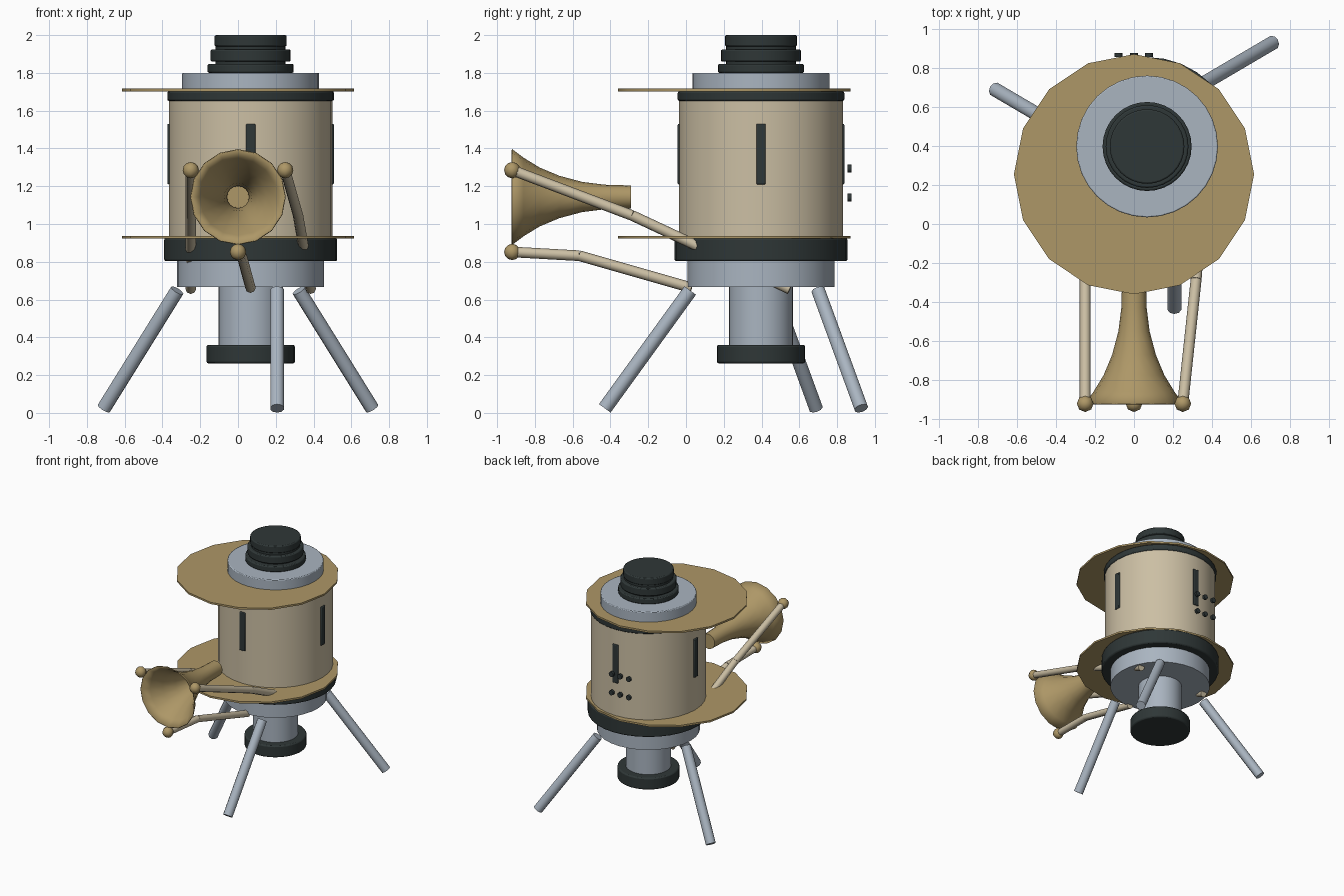
import bpy, bmesh, math
from mathutils import Vector

if "Cube" in bpy.data.objects:
    bpy.data.objects.remove(bpy.data.objects["Cube"])

def material(name, rgb):
    m = bpy.data.materials.new(name)
    m.diffuse_color = (*rgb, 1)
    m.use_nodes = True
    m.node_tree.nodes["Principled BSDF"].inputs["Base Color"].default_value = m.diffuse_color
    return m

GOLD = material("old gold", (0.42, 0.31, 0.135))
CREAM = material("cream", (0.60, 0.52, 0.37))
STEEL = material("blue grey steel", (0.40, 0.46, 0.53))
DARK = material("dark rubber", (0.028, 0.038, 0.038))

CX, CY = 0.067, 0.397          # axis of the drum

def finish(ob, name, mat, angle=35):
    ob.name = ob.data.name = name
    ob.data.materials.append(mat)
    bpy.ops.object.select_all(action='DESELECT')
    ob.select_set(True)
    bpy.context.view_layer.objects.active = ob
    bpy.ops.object.shade_smooth_by_angle(angle=math.radians(angle))
    return ob

def bevel(ob, width):
    mod = ob.modifiers.new("soft edge", 'BEVEL')
    mod.width, mod.segments, mod.limit_method = width, 2, 'ANGLE'

def drum(name, mat, r, z0, z1, x=CX, y=CY, sides=32, soft=0.0):
    bpy.ops.mesh.primitive_cylinder_add(vertices=sides, radius=r, depth=z1 - z0,
                                        location=(x, y, (z0 + z1) / 2))
    ob = finish(bpy.context.object, name, mat)
    if soft:
        bevel(ob, soft)
    return ob

def rod(name, mat, a, b, r, sides=8):
    a, b = Vector(a), Vector(b)
    d = b - a
    bpy.ops.mesh.primitive_cylinder_add(vertices=sides, radius=r, depth=d.length,
                                        location=(a + b) / 2)
    ob = bpy.context.object
    ob.rotation_euler = d.to_track_quat('Z', 'Y').to_euler()
    return finish(ob, name, mat, 50)

# drum body, from the bottom up
drum("bottom_pad", DARK, 0.234, 0.262, 0.36, soft=0.01)
drum("lower_column", STEEL, 0.17, 0.35, 0.68)
drum("base_plate", STEEL, 0.389, 0.667, 0.81)
drum("lower_band", DARK, 0.458, 0.803, 0.925, soft=0.01)
drum("body", CREAM, 0.433, 0.92, 1.66)
drum("upper_band", DARK, 0.441, 1.652, 1.702, soft=0.008)
drum("top_cap", STEEL, 0.363, 1.71, 1.80, soft=0.006)

# wide thin discs
for name, z in (("lower_disc", 0.922), ("upper_disc", 1.702)):
    drum(name, GOLD, 0.615, z, z + 0.015, 0, 0.255, sides=16)

# stacked knob
drum("knob_core", DARK, 0.185, 1.79, 1.96)
for i, (r, z0, z1) in enumerate(((0.228, 1.80, 1.847), (0.212, 1.86, 1.924), (0.191, 1.94, 2.0))):
    drum(f"knob_ring_{i+1}", DARK, r, z0, z1, soft=0.008)

# four upright slots round the body
for i in range(4):
    a = i * math.pi / 2
    bpy.ops.mesh.primitive_cube_add(size=1, location=(CX + 0.428 * math.cos(a),
                                                      CY + 0.428 * math.sin(a), 1.37))
    ob = bpy.context.object
    ob.scale = (0.026, 0.05, 0.32)
    ob.rotation_euler.z = a
    bpy.ops.object.transform_apply(location=False, rotation=False, scale=True)
    bevel(finish(ob, f"slot_{i+1}", DARK), 0.006)

# studs on the back
for z in (1.14, 1.293):
    for x in (-0.08, 0, 0.077):
        rod("back_stud", DARK, (x, 0.855, z), (x, 0.875, z), 0.021)

# horn: spun profile of (y, radius), open at the mouth, closed at the throat
HORN_Z, SIDES = 1.143, 16
profile = [(-0.92, 0.253), (-0.86, 0.208), (-0.775, 0.156), (-0.67, 0.112),
           (-0.55, 0.08), (-0.43, 0.065), (-0.29, 0.061)]
bm = bmesh.new()
rings = []
for y, r in profile:
    rings.append([bm.verts.new((r * math.cos(2 * math.pi * k / SIDES), y,
                                HORN_Z + r * math.sin(2 * math.pi * k / SIDES)))
                  for k in range(SIDES)])
for p, q in zip(rings, rings[1:]):
    for k in range(SIDES):
        n = (k + 1) % SIDES
        bm.faces.new((p[k], q[k], q[n], p[n]))
bm.faces.new(rings[-1])
bmesh.ops.recalc_face_normals(bm, faces=bm.faces)
mesh = bpy.data.meshes.new("horn")
bm.to_mesh(mesh)
bm.free()
horn = bpy.data.objects.new("horn", mesh)
bpy.context.collection.objects.link(horn)
finish(horn, "horn", GOLD, 45)
shell = horn.modifiers.new("wall", 'SOLIDIFY')
shell.thickness, shell.offset = 0.006, -1

# jointed arms with ball ends: ball, elbow, root
arms = {"left": ((-0.25, -0.92, 1.285), (-0.25, -0.285, 1.045), (-0.25, 0.55, 0.655)),
        "right": ((0.25, -0.92, 1.285), (0.318, -0.285, 1.045), (0.385, 0.55, 0.655)),
        "lower": ((0, -0.92, 0.852), (0.02, -0.565, 0.832), (0.066, 0.03, 0.662))}
for side, (ball, elbow, root) in arms.items():
    rod(f"{side}_front_arm", CREAM, ball, elbow, 0.028)
    rod(f"{side}_rear_arm", CREAM, elbow, root, 0.028)
    bpy.ops.mesh.primitive_uv_sphere_add(segments=8, ring_count=6, radius=0.043, location=ball)
    finish(bpy.context.object, f"{side}_ball", GOLD, 60)

# three splayed legs
legs = {"front": ((0.207, 0.022, 0.648), (0.207, -0.43, 0.024)),
        "right": ((0.322, 0.70, 0.648), (0.71, 0.928, 0.024)),
        "left": ((-0.322, 0.46, 0.648), (-0.71, 0.688, 0.024))}
for side, (top, foot) in legs.items():
    rod(f"{side}_leg", STEEL, top, foot, 0.038, sides=10)
